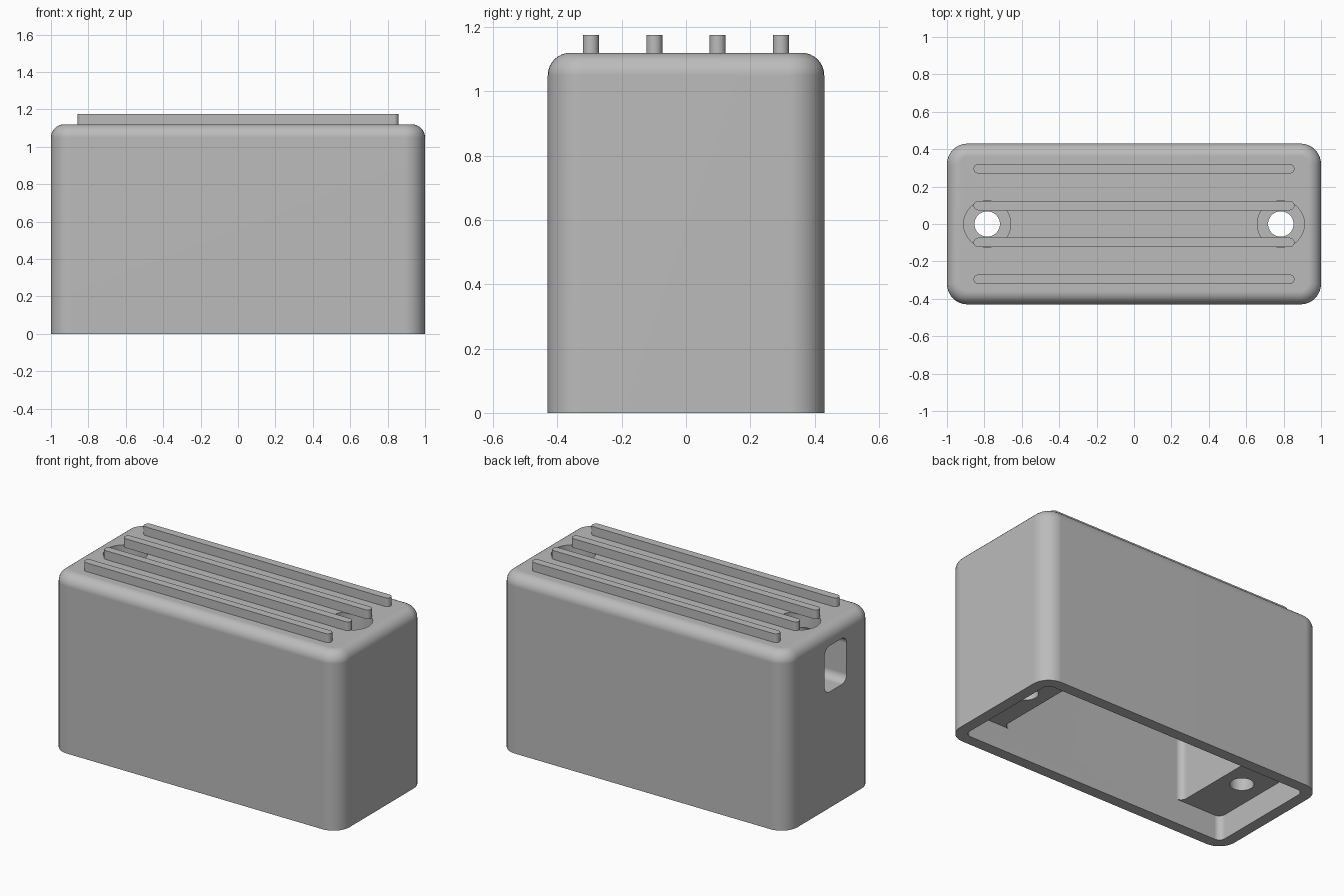
import bpy, bmesh, math
from mathutils import Matrix, Vector

cube = bpy.data.objects.get("Cube")
if cube:
    bpy.data.objects.remove(cube, do_unlink=True)

GREY = (0.5, 0.5, 0.5, 1)
grey = bpy.data.materials.new("plain_grey")
grey.use_nodes = True
grey.diffuse_color = GREY
shader = grey.node_tree.nodes["Principled BSDF"]
shader.inputs["Base Color"].default_value = GREY
shader.inputs["Roughness"].default_value = 0.6


def prism(name, half_x, half_y, radius, z0, z1, steps=8, top_fillet=0, matrix=None):
    """Upright prism whose outline is a rectangle with rounded corners."""
    bm = bmesh.new()
    ring = []
    corners = [(1, 1), (-1, 1), (-1, -1), (1, -1)]
    for quarter, (sx, sy) in enumerate(corners):
        for i in range(steps + 1):
            a = math.pi / 2 * (quarter + i / steps)
            ring.append(bm.verts.new((sx * (half_x - radius) + radius * math.cos(a),
                                      sy * (half_y - radius) + radius * math.sin(a), z0)))
    bmesh.ops.remove_doubles(bm, verts=ring, dist=1e-5)
    base = bm.faces.new(sorted(bm.verts, key=lambda v: ring.index(v)))
    up = bmesh.ops.extrude_face_region(bm, geom=[base])
    top = [v for v in up["geom"] if isinstance(v, bmesh.types.BMVert)]
    bmesh.ops.translate(bm, verts=top, vec=(0, 0, z1 - z0))
    if top_fillet:
        edges = [e for e in bm.edges if all(v.co.z > z1 - 1e-4 for v in e.verts)]
        bmesh.ops.bevel(bm, geom=edges, offset=top_fillet, segments=8,
                        profile=0.5, affect='EDGES')
    bmesh.ops.recalc_face_normals(bm, faces=bm.faces)
    if matrix:
        bm.transform(matrix)
    mesh = bpy.data.meshes.new(name)
    bm.to_mesh(mesh)
    bm.free()
    mesh.materials.append(grey)
    obj = bpy.data.objects.new(name, mesh)
    bpy.context.collection.objects.link(obj)
    return obj


def select(obj):
    bpy.ops.object.select_all(action='DESELECT')
    obj.select_set(True)
    bpy.context.view_layer.objects.active = obj


def cut(target, cutter):
    cutter.hide_render = True
    mod = target.modifiers.new("cut", 'BOOLEAN')
    mod.operation = 'DIFFERENCE'
    mod.solver = 'EXACT'
    mod.object = cutter
    select(target)
    bpy.ops.object.modifier_apply(modifier=mod.name)
    bpy.data.objects.remove(cutter, do_unlink=True)


def smooth(obj):
    select(obj)
    bpy.ops.object.shade_smooth_by_angle(angle=math.radians(30))
    mod = obj.modifiers.new("flat_side_normals", 'WEIGHTED_NORMAL')
    mod.keep_sharp = True


HEIGHT = 1.12
WALL = 0.07
BLOCK_X = 0.65      # inner face of the screw blocks
BLOCK_Z = 0.155     # underside of the screw blocks
BORE_X = 0.785
BORE_FLOOR = 0.25

# Housing shell, open underneath
housing = prism("housing", 1, 0.43, 0.11, 0, HEIGHT, top_fillet=0.07)
inner_y = 0.43 - WALL
cut(housing, prism("main_cavity", BLOCK_X, inner_y, 0.04, -0.1, HEIGHT - WALL))
cut(housing, prism("lower_cavity", 1 - WALL, inner_y, 0.04, -0.1, BLOCK_Z))

# Screw holes with deep counterbores, through the end blocks
for side in (-1, 1):
    place = Matrix.Translation((side * BORE_X, 0, 0))
    cut(housing, prism("counterbore", 0.126, 0.126, 0.126, BORE_FLOOR, 1.3,
                       steps=12, matrix=place))
    cut(housing, prism("screw_hole", 0.068, 0.068, 0.068, 0.1, BORE_FLOOR + 0.05,
                       steps=10, matrix=place))

# Cable opening through one end wall
place = Matrix.Translation((0, -0.06, 0.875)) @ Matrix.Rotation(math.pi / 2, 4, 'Y')
cut(housing, prism("cable_opening", 0.145, 0.11, 0.05, -1.1, -0.6, matrix=place))
smooth(housing)

# Raised ribs along the top
for i in range(4):
    place = Matrix.Translation((0, (i - 1.5) * 0.197, 0))
    smooth(prism(f"top_rib_{i + 1}", 0.858, 0.025, 0.025, HEIGHT - 0.002, 1.175,
                 steps=6, matrix=place))
